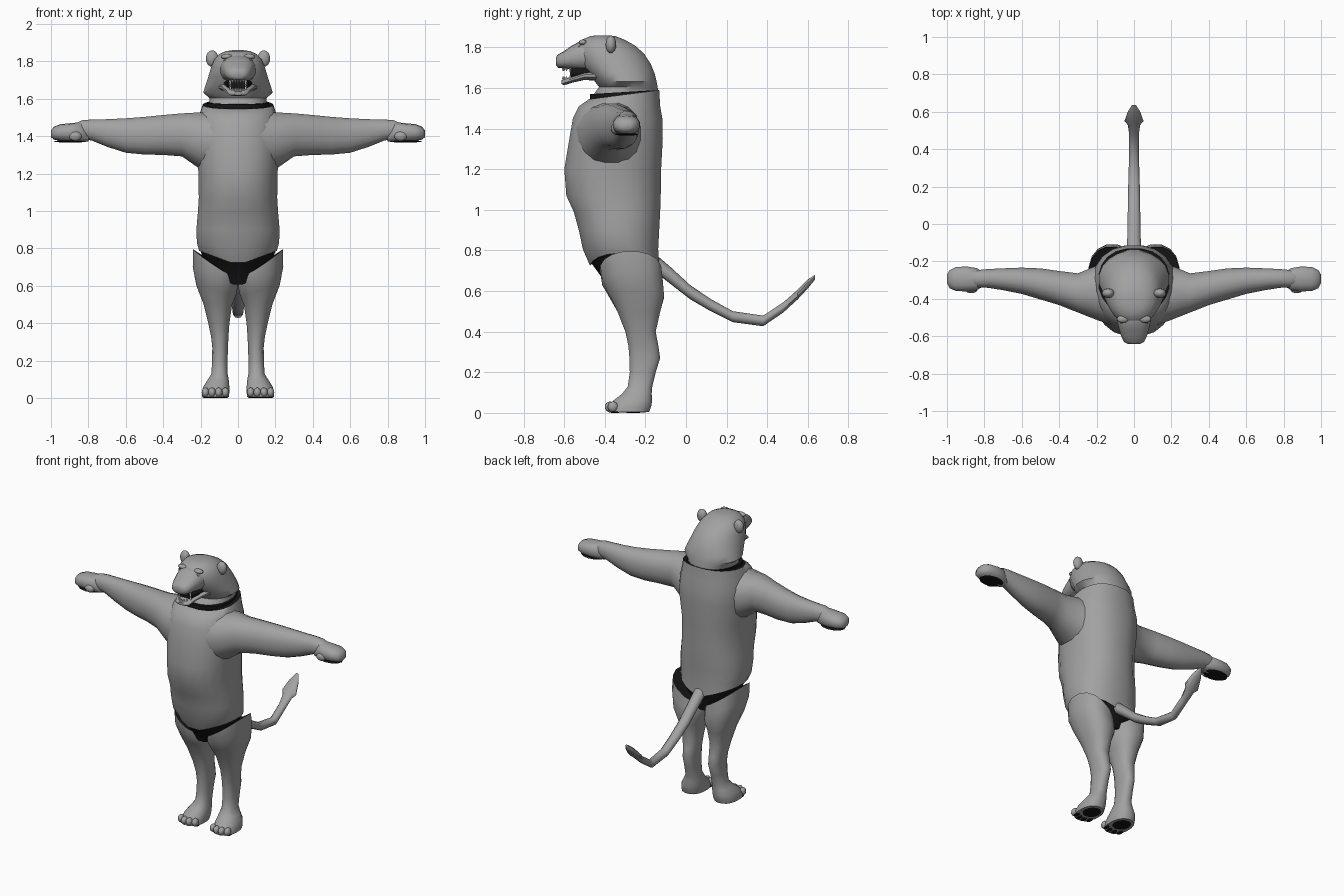
import bpy, bmesh, math
from mathutils import Matrix, Vector


def material(name, rgb):
    m = bpy.data.materials.new(name)
    m.diffuse_color = (*rgb, 1)
    return m


GREY = material("grey fur", (0.36, 0.36, 0.36))
BLACK = material("black lining", (0.008, 0.008, 0.008))
WHITE = material("tooth white", (0.75, 0.75, 0.72))
DARK = material("eye grey", (0.16, 0.16, 0.15))


def finish(name, bm, mats, mirror=False, angle=50):
    """Optionally copy to the other side, then store as a smooth object."""
    if mirror:
        dup = bmesh.ops.duplicate(bm, geom=bm.verts[:] + bm.edges[:] + bm.faces[:])
        for g in dup["geom"]:
            if isinstance(g, bmesh.types.BMVert):
                g.co.x = -g.co.x
    bmesh.ops.recalc_face_normals(bm, faces=bm.faces[:])
    me = bpy.data.meshes.new(name)
    bm.to_mesh(me)
    bm.free()
    for m in mats:
        me.materials.append(m)
    ob = bpy.data.objects.new(name, me)
    bpy.context.collection.objects.link(ob)
    bpy.ops.object.select_all(action='DESELECT')
    ob.select_set(True)
    bpy.context.view_layer.objects.active = ob
    bpy.ops.object.shade_smooth_by_angle(angle=math.radians(angle))
    return ob


def loft(name, rings, axis, n=16, power=2.0, mats=(GREY,), caps=(0, 0),
         mirror=False, warp=None):
    """Skin rings (position, a0, a1, b0, b1) along an axis; caps give end materials."""
    bm = bmesh.new()
    loops = []
    for pos, a0, a1, b0, b1 in rings:
        loop = []
        for i in range(n):
            t = 2 * math.pi * (i + 0.5) / n
            c, s = math.cos(t), math.sin(t)
            a = (a0 + a1) / 2 + (a1 - a0) / 2 * math.copysign(abs(c) ** (2 / power), c)
            b = (b0 + b1) / 2 + (b1 - b0) / 2 * math.copysign(abs(s) ** (2 / power), s)
            co = {"x": (pos, a, b), "y": (a, pos, b), "z": (a, b, pos)}[axis]
            loop.append(bm.verts.new(warp(*co) if warp else co))
        loops.append(loop)
    for lo, hi in zip(loops, loops[1:]):
        for i in range(n):
            j = (i + 1) % n
            bm.faces.new((lo[i], lo[j], hi[j], hi[i]))
    for loop, mi in ((loops[0], caps[0]), (loops[-1], caps[1])):
        bm.faces.new(loop).material_index = mi
    return finish(name, bm, mats, mirror)


def blobs(name, items, mat, mirror=True):
    """Ellipsoids given as (centre, radii)."""
    bm = bmesh.new()
    for c, r in items:
        bmesh.ops.create_uvsphere(bm, u_segments=12, v_segments=8, radius=1,
                                  matrix=Matrix.Translation(Vector(c)) @ Matrix.Diagonal((*r, 1)))
    return finish(name, bm, (mat,), mirror)


# Torso: lower rim hangs in a shallow V, upper rim rises to the back
def torso_warp(x, y, z):
    if z < 0.85:
        z += (0.85 - z) / 0.14 * 0.37 * abs(x)
    if z > 1.53:
        z += (y + 0.48) * 0.13
    return x, y, z


loft("torso", [(z, -w, w, f, b) for z, w, f, b in (
    (0.71, 0.21, -0.475, -0.13), (0.80, 0.222, -0.51, -0.135), (0.90, 0.225, -0.53, -0.13),
    (0.99, 0.217, -0.555, -0.125), (1.07, 0.212, -0.592, -0.122), (1.20, 0.213, -0.602, -0.12),
    (1.35, 0.23, -0.577, -0.112), (1.45, 0.225, -0.56, -0.114), (1.51, 0.21, -0.53, -0.125),
    (1.545, 0.19, -0.48, -0.13))], "z", 20, 2.3, (GREY, BLACK), (1, 1), warp=torso_warp)

# Dark lining seen through the neck and hip gaps
loft("neck_lining", [(z, -0.168, 0.168, -0.475, -0.14) for z in (1.545, 1.57)], "z", 20, 2.2,
     (BLACK,), warp=lambda x, y, z: (x, y, z + (y + 0.48) * 0.06))
loft("hip_lining", [(0.60, -0.12, 0.12, -0.39, -0.17), (0.66, -0.18, 0.18, -0.42, -0.16),
                    (0.72, -0.205, 0.205, -0.465, -0.14)], "z", 20, 2.2, (BLACK,),
     warp=lambda x, y, z: (x, y, z + 0.36 * abs(x)))

# Arms taper out from the chest to the wrists
loft("arms", [
    (0.08, -0.56, -0.17, 1.20, 1.53), (0.20, -0.515, -0.22, 1.22, 1.53),
    (0.30, -0.475, -0.262, 1.29, 1.524), (0.40, -0.435, -0.25, 1.298, 1.515),
    (0.50, -0.405, -0.236, 1.30, 1.505), (0.60, -0.375, -0.232, 1.31, 1.497),
    (0.70, -0.355, -0.236, 1.342, 1.492), (0.78, -0.342, -0.24, 1.375, 1.49),
    (0.83, -0.34, -0.245, 1.385, 1.487), (0.87, -0.335, -0.25, 1.39, 1.47)],
     "x", 16, 2.2, mirror=True)

# Front paws with dark palms
loft("hands", [
    (0.80, -0.33, -0.26, 1.372, 1.42), (0.84, -0.355, -0.235, 1.367, 1.475),
    (0.89, -0.362, -0.226, 1.368, 1.47), (0.95, -0.36, -0.228, 1.374, 1.464),
    (0.985, -0.345, -0.245, 1.382, 1.45), (1.0, -0.315, -0.27, 1.395, 1.43)],
     "x", 14, 2.3, mirror=True)
blobs("thumbs", [((0.87, -0.35, 1.40), (0.035, 0.02, 0.026))], GREY)
blobs("palm_pads", [((0.90, -0.293, 1.372), (0.085, 0.058, 0.006))], BLACK)


# Legs: the top rim slopes down towards the crotch
def leg_warp(x, y, z):
    k = max(0, (z - 0.5) / 0.22)
    return x, y, z + k * (0.66 * (x - 0.125) - 0.5 * (y + 0.27) ** 2)


loft("legs", [
    (0.005, 0.048, 0.195, -0.388, -0.18), (0.03, 0.045, 0.195, -0.385, -0.17),
    (0.06, 0.045, 0.187, -0.36, -0.165), (0.095, 0.048, 0.165, -0.315, -0.168),
    (0.13, 0.055, 0.142, -0.288, -0.165), (0.20, 0.055, 0.14, -0.278, -0.148),
    (0.27, 0.053, 0.138, -0.28, -0.126), (0.33, 0.05, 0.145, -0.285, -0.135),
    (0.40, 0.045, 0.16, -0.30, -0.148), (0.50, 0.03, 0.185, -0.34, -0.125),
    (0.58, 0.008, 0.225, -0.38, -0.106), (0.65, 0.0, 0.244, -0.415, -0.112),
    (0.72, 0.004, 0.242, -0.425, -0.12)], "z", 16, 2.3, (GREY, BLACK), (0, 1), True, leg_warp)

# Toes and dark sole pads
TOES = [(0.068, -0.362), (0.103, -0.374), (0.139, -0.374), (0.174, -0.36)]
blobs("toes", [((x, y, 0.03), (0.02, 0.026, 0.026)) for x, y in TOES], GREY)
blobs("sole_pads", [((x, y + 0.018, 0.004), (0.015, 0.025, 0.004)) for x, y in TOES]
      + [((0.12, -0.26, 0.004), (0.055, 0.062, 0.004))], BLACK)

# Tail sweeps back and up to a flat tuft
loft("tail", [(y, -w, w, z - h, z + h) for y, w, z, h in (
    (-0.16, 0.04, 0.745, 0.045), (-0.08, 0.038, 0.68, 0.042), (0.02, 0.036, 0.595, 0.035),
    (0.12, 0.034, 0.532, 0.03), (0.23, 0.032, 0.474, 0.027), (0.38, 0.027, 0.453, 0.026),
    (0.48, 0.027, 0.52, 0.025), (0.53, 0.035, 0.565, 0.024), (0.55, 0.054, 0.583, 0.024),
    (0.60, 0.035, 0.635, 0.022), (0.635, 0.012, 0.668, 0.012))], "y", 10)

# Head and neck, with the cheek ruff as a flared ring
loft("head", [(z, -w, w, f, b) for z, w, f, b in (
    (1.565, 0.155, -0.46, -0.135), (1.605, 0.155, -0.43, -0.138), (1.632, 0.188, -0.45, -0.143),
    (1.67, 0.177, -0.48, -0.152), (1.72, 0.16, -0.525, -0.172), (1.77, 0.145, -0.54, -0.205),
    (1.81, 0.128, -0.535, -0.25), (1.84, 0.10, -0.51, -0.305), (1.855, 0.065, -0.475, -0.345),
    (1.86, 0.03, -0.44, -0.38))], "z", 20, 2.1,
     warp=lambda x, y, z: (x, y, z + (y + 0.46) * 0.06 * (z < 1.6)))

# Muzzle, lower jaw and dark mouth
loft("muzzle", [(y, -w, w, lo, hi) for y, w, lo, hi in (
    (-0.44, 0.105, 1.68, 1.84), (-0.52, 0.092, 1.685, 1.832), (-0.565, 0.08, 1.692, 1.808),
    (-0.60, 0.07, 1.697, 1.783), (-0.63, 0.055, 1.70, 1.766), (-0.641, 0.034, 1.715, 1.752))],
     "y", 14, 2.4)
loft("lower_jaw", [(y, -w, w, lo, hi) for y, w, lo, hi in (
    (-0.42, 0.11, 1.635, 1.69), (-0.50, 0.09, 1.64, 1.68), (-0.56, 0.065, 1.627, 1.658),
    (-0.60, 0.05, 1.614, 1.644), (-0.614, 0.028, 1.62, 1.638))], "y", 14, 2.4)
loft("mouth", [(-0.46, -0.08, 0.08, 1.65, 1.71), (-0.57, -0.055, 0.055, 1.645, 1.71)],
     "y", 12, 2.5, (BLACK,))

# Upper and lower teeth, long at the canines
bm = bmesh.new()
for i in range(-3, 4):
    x, y = i * 0.014, -0.605 + 0.004 * i * i
    size = 0.03 if abs(i) == 3 else 0.016
    for z, d in ((1.70, -1), (1.642, 1)):
        m = Matrix.Translation((x, y, z + d * size / 2)) @ Matrix.Diagonal((1, 1, d, 1))
        bmesh.ops.create_cone(bm, cap_ends=True, segments=6, radius1=0.0075, radius2=0.002,
                              depth=size, matrix=m)
finish("teeth", bm, (WHITE,))

# Ears, eyes, brows and nose
blobs("ears", [((0.138, -0.37, 1.815), (0.034, 0.026, 0.044))], GREY)
blobs("brows", [((0.06, -0.508, 1.825), (0.032, 0.02, 0.014))], GREY)
blobs("eyes", [((0.062, -0.522, 1.803), (0.015, 0.012, 0.011))], DARK)
blobs("nose", [((0, -0.625, 1.752), (0.03, 0.014, 0.014))], GREY, False)
